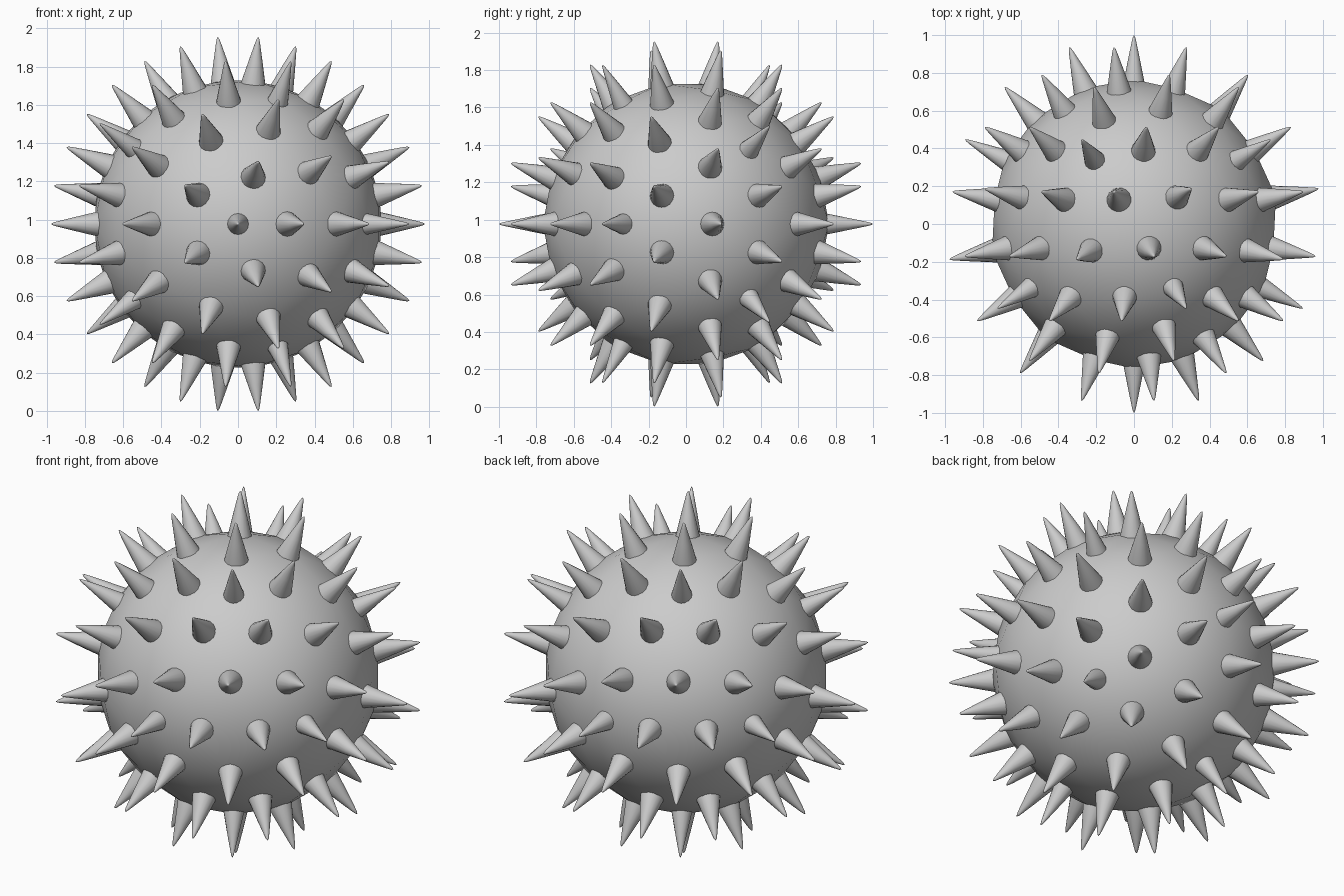
import bpy, bmesh, math
from itertools import combinations
from mathutils import Vector

if "Cube" in bpy.data.objects:
    bpy.data.objects.remove(bpy.data.objects["Cube"])

CENTRE = Vector((0, 0, 0.977))
BODY_R = 0.765

# Icosahedron corners with poles on the y axis
polar = math.atan(2)
corners = [Vector((0, -1, 0)), Vector((0, 1, 0))]
for k in range(5):
    for y, offset in ((-1, 0), (1, 36)):
        a = math.radians(72 * k + offset)
        corners.append(Vector((math.sin(polar) * math.cos(a),
                               y * math.cos(polar),
                               math.sin(polar) * math.sin(a))))


def near(a, b):
    return (a - b).length < 1.2


# Spike directions: corners, edge thirds, face centres (direction, tip radius, width)
spikes = [(c, 1.0, 0.86) for c in corners]
for a, b in combinations(corners, 2):
    if near(a, b):
        spikes.append(((2 * a + b).normalized(), 0.997, 1.0))
        spikes.append(((a + 2 * b).normalized(), 0.997, 1.0))
for a, b, c in combinations(corners, 3):
    if near(a, b) and near(b, c) and near(a, c):
        spikes.append(((a + b + c).normalized(), 0.994, 1.0))


def add_object(name, bm):
    bmesh.ops.recalc_face_normals(bm, faces=bm.faces)
    for f in bm.faces:
        f.smooth = True
    mesh = bpy.data.meshes.new(name)
    bm.to_mesh(mesh)
    bm.free()
    ob = bpy.data.objects.new(name, mesh)
    ob.location = CENTRE
    bpy.context.collection.objects.link(ob)
    return ob


# Round body: hull through one point under every spike
bm = bmesh.new()
for d, _, _ in spikes:
    bm.verts.new(d * BODY_R)
bmesh.ops.convex_hull(bm, input=bm.verts[:])
add_object("body", bm)

# Spikes: slightly convex cones with small rounded tips (radius, distance from centre)
PROFILE = [(0.070, 0.70), (0.065, 0.75), (0.037, 0.87), (0.014, 0.965), (0.007, 0.99)]
SIDES = 16
bm = bmesh.new()
for d, tip_r, width in spikes:
    rot = d.to_track_quat('Z', 'Y')
    rings = []
    for r, h in PROFILE:
        ring = []
        for i in range(SIDES):
            a = 2 * math.pi * i / SIDES
            p = Vector((r * width * math.cos(a), r * width * math.sin(a), h * tip_r))
            ring.append(bm.verts.new(rot @ p))
        rings.append(ring)
    tip = bm.verts.new(d * tip_r)
    for lo, hi in zip(rings, rings[1:]):
        for i in range(SIDES):
            j = (i + 1) % SIDES
            bm.faces.new((lo[i], lo[j], hi[j], hi[i]))
    for i in range(SIDES):
        bm.faces.new((rings[-1][i], rings[-1][(i + 1) % SIDES], tip))
add_object("spikes", bm)
